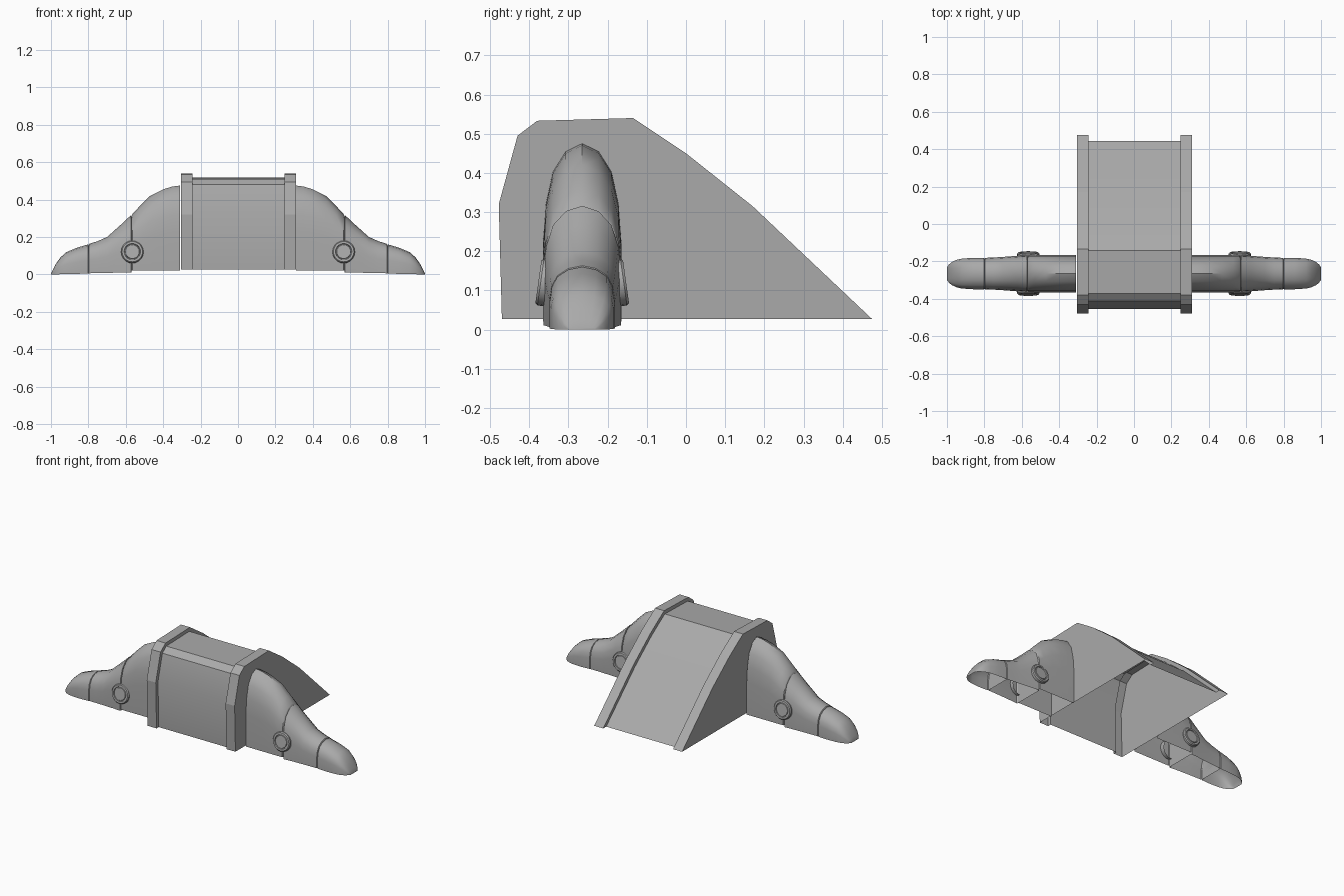
import bpy
import bmesh
from math import radians, pi
from mathutils import Matrix

old = bpy.data.objects.get("Cube")
if old:
    bpy.data.objects.remove(old, do_unlink=True)

grey = bpy.data.materials.new("plain grey")
grey.use_nodes = True
colour = (0.4, 0.4, 0.4, 1)
grey.diffuse_color = colour
grey.node_tree.nodes["Principled BSDF"].inputs["Base Color"].default_value = colour

ARM_Y = -0.265
BODY_X = 0.003


def finish(name, bm, mirror=False, angle=None):
    bmesh.ops.remove_doubles(bm, verts=bm.verts, dist=0.00001)
    bmesh.ops.recalc_face_normals(bm, faces=bm.faces)
    mesh = bpy.data.meshes.new(name)
    bm.to_mesh(mesh)
    bm.free()
    mesh.materials.append(grey)
    ob = bpy.data.objects.new(name, mesh)
    bpy.context.collection.objects.link(ob)
    if mirror:
        ob.modifiers.new("Mirror", "MIRROR").use_axis[0] = True
    if angle:
        bpy.ops.object.select_all(action="DESELECT")
        ob.select_set(True)
        bpy.context.view_layer.objects.active = ob
        bpy.ops.object.shade_smooth_by_angle(angle=radians(angle))
    return ob


def loft(sections, caps=()):
    """Skin open-bottomed sections, closing the listed ones with a wall."""
    bm = bmesh.new()
    rows = [[bm.verts.new(p) for p in s] for s in sections]
    for a, b in zip(rows, rows[1:]):
        for i in range(len(a) - 1):
            bm.faces.new((a[i], a[i + 1], b[i + 1], b[i]))
    for c in caps:
        bm.faces.new(rows[c])
    return bm


# Central housing: an inset shell between two raised side flanges
rim = [(-.47, .027), (-.478, .32), (-.43, .495), (-.38, .533),
       (-.135, .54), (0, .45), (.17, .315), (.475, .027)]
inset = [(-.448, .027), (-.455, .32), (-.411, .481), (-.372, .511),
         (-.142, .517), (-.012, .431), (.156, .297), (.445, .027)]


def place(profile, x):
    return [(x + BODY_X, y, z) for y, z in profile]


finish("housing_shell", loft([place(inset, -.245), place(inset, .245)]), angle=20)
for side, label in ((1, "left"), (-1, "right")):
    finish(label + "_flange", loft([place(inset, side * .245), place(rim, side * .245),
                                    place(rim, side * .308)], caps=(2,)))

# Arm cross-section: straight sides rounding over to a ridge
half = [(1, 0), (1, .45), (.93, .66), (.75, .84), (.42, .955)]
arch = half + [(0, 1)] + [(-w, h) for w, h in reversed(half)]


def arm_section(x, width, top, bottom):
    return [(x, ARM_Y + w * width, bottom + h * (top - bottom)) for w, h in arch]


# Each arm piece: (x, half width, top, bottom) stations; ends tuck in at the seams
arm_parts = {
    "arm_upper": ([(.31, .1, .475, .02), (.35, .1, .47, .02), (.40, .1, .455, .02),
                   (.47, .1, .42, .02), (.53, .1, .36, .02), (.565, .1, .322, .02),
                   (.569, .095, .312, .02)], (-1,)),
    "arm_middle": ([(.569, .093, .306, .01), (.573, .099, .316, .01), (.624, .095, .268, .01),
                    (.70, .089, .2, .008), (.75, .086, .178, .007), (.796, .084, .163, .006),
                    (.799, .08, .157, .006)], (0, -1)),
    "arm_tip": ([(.799, .08, .153, .005), (.803, .084, .16, .005), (.86, .084, .143, .003),
                 (.92, .08, .118, .002), (.95, .073, .09, .001), (.975, .061, .055, 0),
                 (.99, .048, .025, 0), (1, .034, .004, 0)], (0, -1)),
}
for name, (stations, caps) in arm_parts.items():
    finish(name, loft([arm_section(*s) for s in stations], caps), mirror=True, angle=32)

# Round pivot bosses on both sides of each arm, leaning slightly outward at the foot
boss = [(.06, -.03), (.06, .008), (.055, .014), (.044, .014), (.042, .008),
        (.039, .008), (.037, .012), (0, .012)]
for side, label in ((-1, "front"), (1, "back")):
    bm = bmesh.new()
    verts = [bm.verts.new((r, 0, h)) for r, h in boss]
    edges = [bm.edges.new(pair) for pair in zip(verts, verts[1:])]
    bmesh.ops.spin(bm, geom=verts + edges, cent=(0, 0, 0), axis=(0, 0, 1),
                   angle=2 * pi, steps=20)
    bmesh.ops.transform(bm, verts=bm.verts,
                        matrix=Matrix.Translation((.565, ARM_Y + side * .098, .12))
                        @ Matrix.Rotation(side * radians(-82), 4, "X"))
    finish(label + "_pivot_boss", bm, mirror=True, angle=30)
